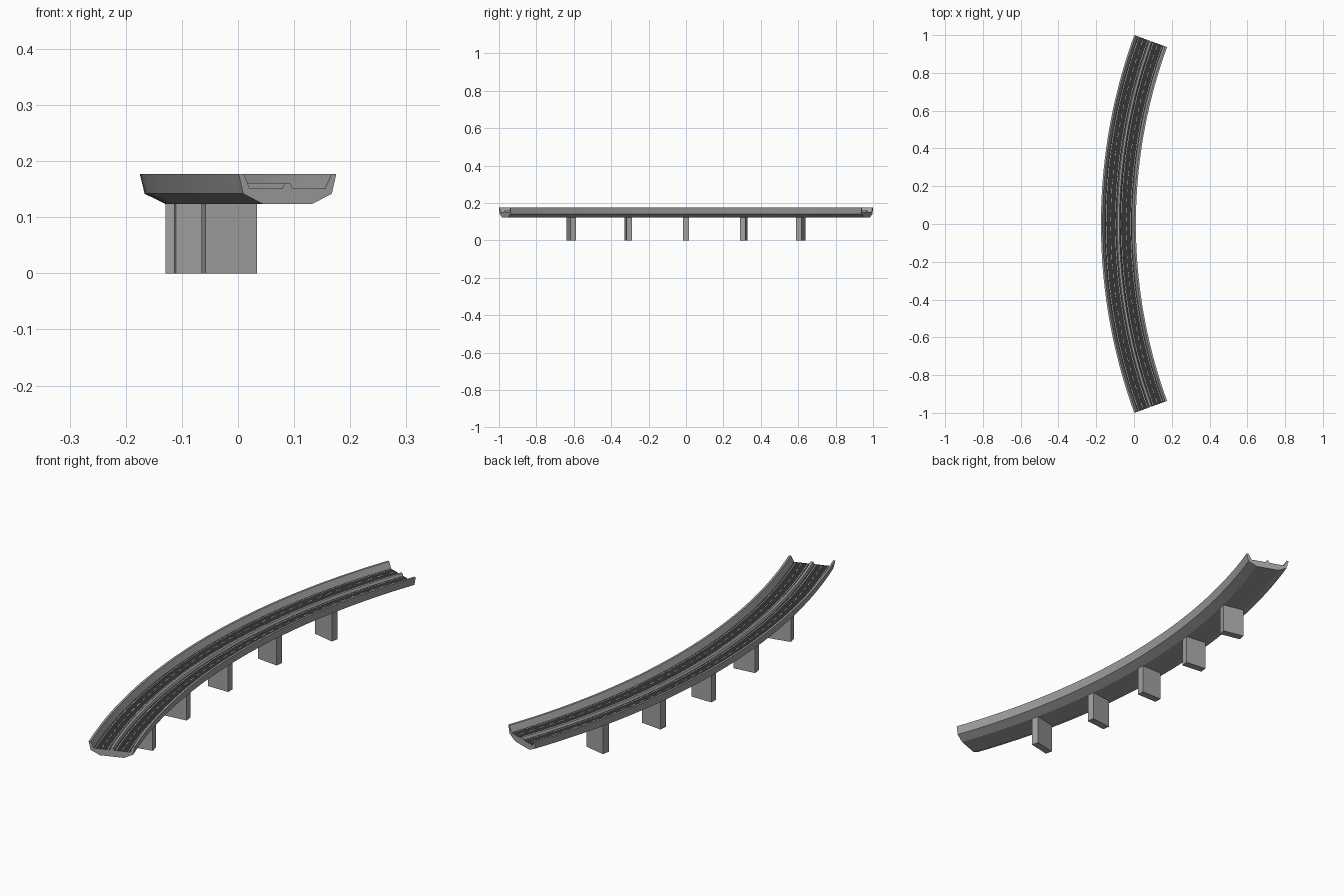
import bpy, bmesh, math
from mathutils import Matrix

if "Cube" in bpy.data.objects:
    bpy.data.objects.remove(bpy.data.objects["Cube"])

HALF = math.radians(20)
R = 1 / math.sin(HALF)              # outer edge radius
W = 0.185                           # deck width
CX = -0.175 + R                     # arc centre x
SEGS = 40


def material(name, rgb):
    m = bpy.data.materials.new(name)
    m.diffuse_color = (*rgb, 1)
    m.use_nodes = True
    m.node_tree.nodes["Principled BSDF"].inputs["Base Color"].default_value = m.diffuse_color
    return m


GREY = material("concrete", (0.36, 0.36, 0.36))
DARK = material("asphalt", (0.035, 0.035, 0.035))
WHITE = material("paint", (0.85, 0.85, 0.85))


def place(u, z, a):
    r = R - u
    return (CX - r * math.cos(a), r * math.sin(a), z)


def sweep(bm, profile, a0, a1, n, closed=True):
    """Sweep a (distance from outer edge, height) profile along the arc."""
    rings = [[bm.verts.new(place(u, z, a0 + (a1 - a0) * i / n)) for u, z in profile]
             for i in range(n + 1)]
    k = len(profile)
    for p, q in zip(rings, rings[1:]):
        for j in range(k if closed else k - 1):
            m = (j + 1) % k
            bm.faces.new((p[j], p[m], q[m], q[j]))
    if closed:
        bm.faces.new(rings[0])
        bm.faces.new(rings[-1])


def finish(bm, name, mat):
    if name == "deck" or name.startswith("pier"):
        bmesh.ops.recalc_face_normals(bm, faces=bm.faces)
    else:
        for f in bm.faces:
            f.normal_update()
            if f.normal.z < 0:
                f.normal_flip()
    me = bpy.data.meshes.new(name)
    bm.to_mesh(me)
    bm.free()
    me.materials.append(mat)
    ob = bpy.data.objects.new(name, me)
    bpy.context.collection.objects.link(ob)
    return ob


# Deck: half profile mirrored about the median
under = [(0.009, 0.177), (0, 0.177), (0.0085, 0.142), (0.045, 0.124)]
inner = [(0.0875, 0.161), (0.083, 0.151), (0.021, 0.151)]
flip = lambda pts: [(W - u, z) for u, z in reversed(pts)]
bm = bmesh.new()
sweep(bm, under + flip(under) + flip(inner) + inner, -HALF, HALF, SEGS)
finish(bm, "deck", GREY)

# Road surfaces with edge lines and dashed lane lines
for side, name in ((0, "outer"), (1, "inner")):
    def strip(bm, u0, u1, z, a0=-HALF, a1=HALF, n=SEGS):
        pts = [(u0, z), (u1, z)]
        sweep(bm, flip(pts) if side else pts, a0, a1, n, closed=False)

    bm = bmesh.new()
    strip(bm, 0.0215, 0.0825, 0.1515)
    finish(bm, name + "_road", DARK)

    bm = bmesh.new()
    for u in (0.027, 0.0765):
        strip(bm, u - 0.001, u + 0.001, 0.152)
    finish(bm, name + "_edge_lines", WHITE)

    bm = bmesh.new()
    step = 2 * HALF / SEGS
    for i in range(SEGS):
        a = -HALF + (i + 0.25) * step
        strip(bm, 0.051, 0.053, 0.152, a, a + step / 2, 1)
    finish(bm, name + "_lane_dashes", WHITE)

# Piers under the deck
for i in range(-2, 3):
    a = math.radians(6.25) * i
    x, y, z = place(W / 2, 0.063, a)
    bm = bmesh.new()
    bmesh.ops.create_cube(bm, size=1, matrix=Matrix.Translation((x, y, z))
                          @ Matrix.Rotation(-a, 4, 'Z')
                          @ Matrix.Diagonal((0.094, 0.031, 0.126, 1)))
    finish(bm, f"pier_{i + 3}", GREY)
